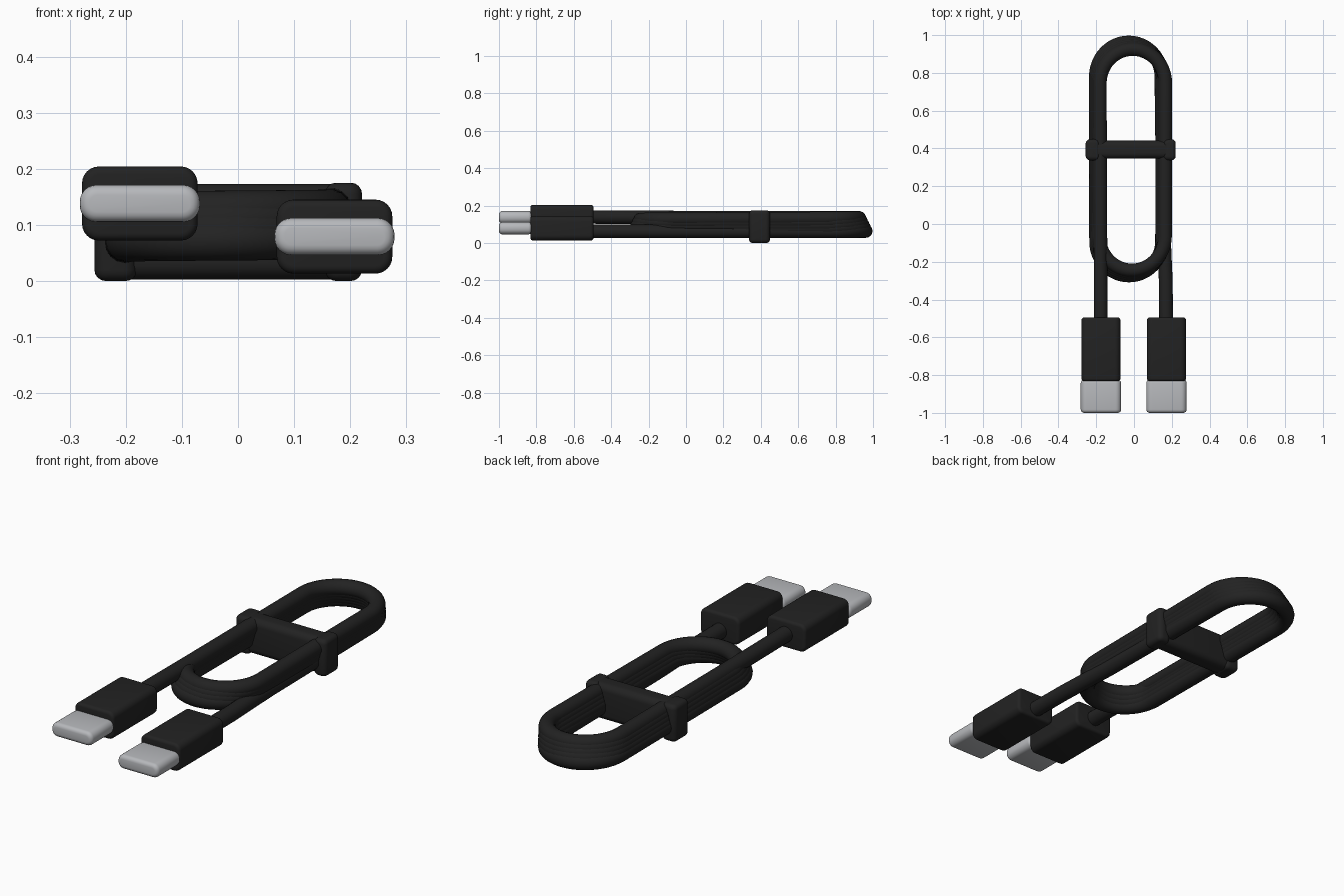
import bpy, bmesh, math
from mathutils import Vector

cube = bpy.data.objects.get("Cube")
if cube:
    bpy.data.objects.remove(cube, do_unlink=True)


def material(name, rgb, roughness):
    m = bpy.data.materials.new(name)
    m.use_nodes = True
    color = (*rgb, 1)
    m.diffuse_color = color
    bsdf = next(n for n in m.node_tree.nodes if n.type == 'BSDF_PRINCIPLED')
    bsdf.inputs["Base Color"].default_value = color
    bsdf.inputs["Roughness"].default_value = roughness
    return m


black = material("black_rubber", (0.016, 0.016, 0.016), 0.6)
metal = material("brushed_metal", (0.47, 0.48, 0.5), 0.4)


def rounded_box(name, lo, hi, mat, long_axis, round_edge, end_edge):
    """Box with large rounding along one axis and smaller rounding at its ends."""
    lo, hi = Vector(lo), Vector(hi)
    bm = bmesh.new()
    bmesh.ops.create_cube(bm, size=1)
    for v in bm.verts:
        v.co = (lo + hi) / 2 + v.co * (hi - lo)
    along = [e for e in bm.edges
             if abs((e.verts[0].co - e.verts[1].co)[long_axis]) > 1e-4]
    bmesh.ops.bevel(bm, geom=along, offset=round_edge, segments=6,
                    profile=0.5, affect='EDGES')
    rims = [e for e in bm.edges
            if abs((e.verts[0].co - e.verts[1].co)[long_axis]) < 1e-4]
    bmesh.ops.bevel(bm, geom=rims, offset=end_edge, segments=4,
                    profile=0.5, affect='EDGES')
    bmesh.ops.recalc_face_normals(bm, faces=bm.faces[:])
    mesh = bpy.data.meshes.new(name)
    bm.to_mesh(mesh)
    bm.free()
    mesh.materials.append(mat)
    ob = bpy.data.objects.new(name, mesh)
    bpy.context.collection.objects.link(ob)
    bpy.ops.object.select_all(action='DESELECT')
    ob.select_set(True)
    bpy.context.view_layer.objects.active = ob
    bpy.ops.object.shade_smooth_by_angle(angle=math.radians(40))
    return ob


# Cable: one continuous path, leg - stacked oval coil - leg
RADIUS = 0.0365
HALF_TURNS = 9
STEPS = 24
LOW, HIGH = 0.062, 0.136


def mix(a, b, t):
    return a + (b - a) * t


path = [(0.17, -0.52, LOW), (0.168, -0.3, LOW), (0.155, 0.0, LOW)]
for k in range(HALF_TURNS):
    for j in range(STEPS + 1):
        t = (k + 0.5 * j / STEPS) / (HALF_TURNS - 0.5)
        angle = math.pi * (k + j / STEPS)
        back = mix(0.962, 0.925, t)
        front = mix(-0.278, -0.24, t)
        width, depth = 0.174, 0.18
        centre_y = back - depth if k % 2 == 0 else front + depth
        path.append((mix(-0.029, -0.007, t) + width * math.cos(angle),
                     centre_y + depth * math.sin(angle),
                     mix(LOW, HIGH, t)))
path += [(-0.178, 0.0, HIGH), (-0.175, -0.52, HIGH + 0.003)]

curve = bpy.data.curves.new("cable", 'CURVE')
curve.dimensions = '3D'
curve.bevel_depth = RADIUS
curve.bevel_resolution = 6
curve.use_fill_caps = True
spline = curve.splines.new('POLY')
spline.points.add(len(path) - 1)
for point, co in zip(spline.points, path):
    point.co = (*co, 1)
spline.use_smooth = True
curve.materials.append(black)
cable = bpy.data.objects.new("cable", curve)
bpy.context.collection.objects.link(cable)

# Tie strap across the coil, with a thicker wrap round each side
rounded_box("tie_strap", (-0.24, 0.346, 0.003), (0.205, 0.441, 0.173),
            black, 0, 0.03, 0.01)
for side, x0, x1 in (("right", -0.256, -0.18), ("left", 0.155, 0.221)):
    rounded_box("tie_wrap_" + side, (x0, 0.337, 0.0), (x1, 0.449, 0.175),
                black, 2, 0.024, 0.02)

# Plugs: rubber grip and metal tip at the end of each leg
for side, x, z in (("left", 0.172, 0.079), ("right", -0.175, 0.138)):
    rounded_box("plug_grip_" + side, (x - 0.103, -0.832, z - 0.066),
                (x + 0.103, -0.495, z + 0.066), black, 1, 0.03, 0.014)
    rounded_box("plug_tip_" + side, (x - 0.107, -1.0, z - 0.033),
                (x + 0.107, -0.824, z + 0.033), metal, 1, 0.03, 0.018)
